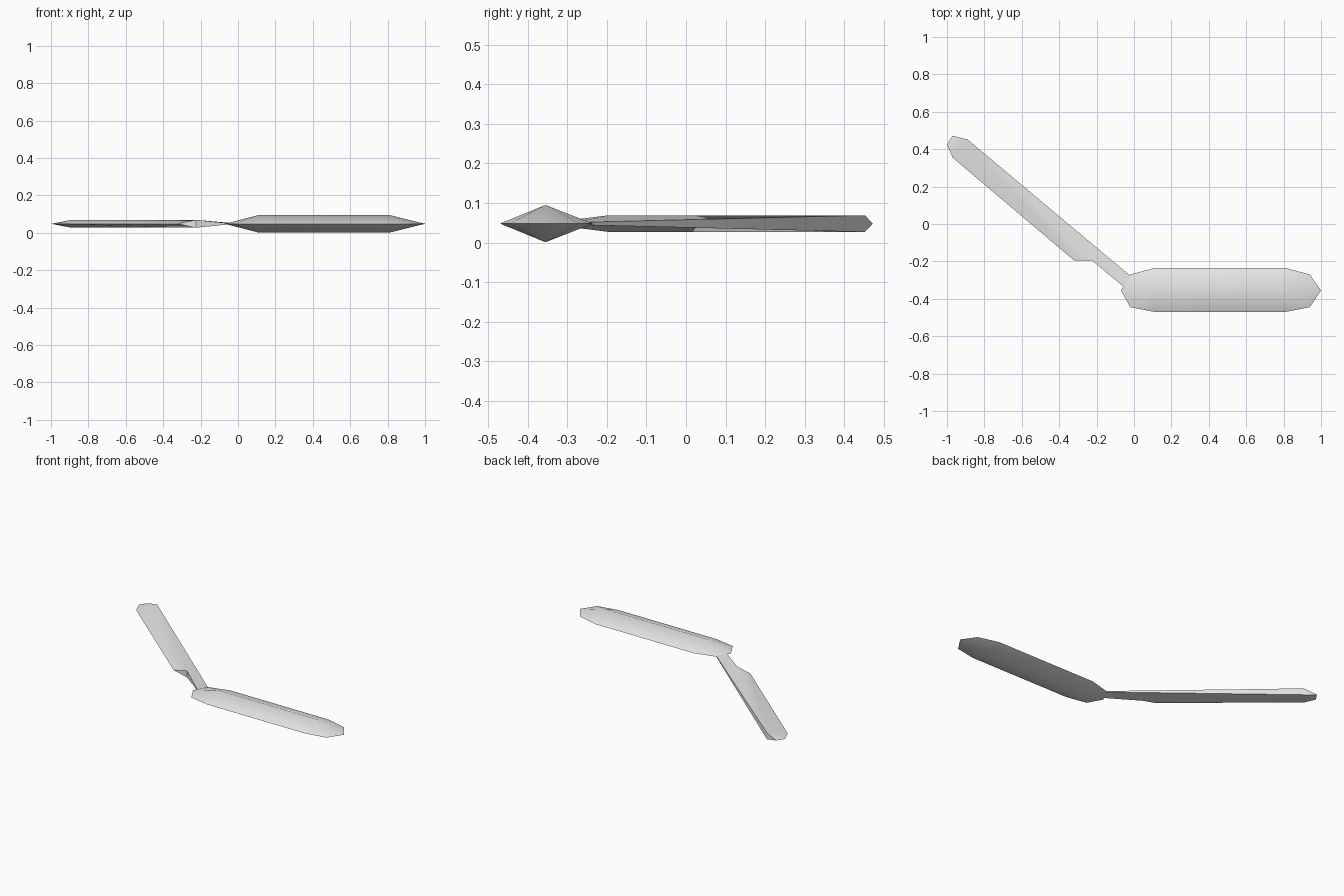
import bpy, bmesh, math
from mathutils import Vector

MID = 0.048  # height of the symmetry plane

old = bpy.data.objects.get("Cube")
if old:
    bpy.data.objects.remove(old, do_unlink=True)

grey = bpy.data.materials.new("light_grey")
grey.use_nodes = True
grey.diffuse_color = (0.8, 0.8, 0.8, 1)
grey.node_tree.nodes["Principled BSDF"].inputs["Base Color"].default_value = (0.8, 0.8, 0.8, 1)


def mirrored_shell(name, points, top_faces, wall_loop):
    """Build the upper side, mirror it below the mid plane, and wall the thick rim."""
    bm = bmesh.new()
    top, low = {}, {}
    for key, (x, y, h) in points.items():
        top[key] = bm.verts.new((x, y, MID + h))
        low[key] = bm.verts.new((x, y, MID - h)) if h else top[key]
    for face in top_faces:
        bm.faces.new([top[k] for k in face])
        bm.faces.new([low[k] for k in reversed(face)])
    for a, b in zip(wall_loop, wall_loop[1:]):
        ring = dict.fromkeys([top[a], low[a], low[b], top[b]])
        bm.faces.new(list(ring))
    bmesh.ops.recalc_face_normals(bm, faces=bm.faces)
    mesh = bpy.data.meshes.new(name)
    bm.to_mesh(mesh)
    bm.free()
    mesh.materials.append(grey)
    obj = bpy.data.objects.new(name, mesh)
    bpy.context.collection.objects.link(obj)
    bpy.ops.object.select_all(action='DESELECT')
    obj.select_set(True)
    bpy.context.view_layer.objects.active = obj
    bpy.ops.object.shade_smooth_by_angle(angle=math.radians(30))
    return obj


# Handle: long diamond section with faceted ends
outline = [(-0.07, -0.355), (-0.02, -0.445), (0.11, -0.47), (0.81, -0.47), (0.94, -0.445),
           (1.0, -0.355), (0.94, -0.27), (0.81, -0.235), (0.11, -0.235), (-0.02, -0.27)]
handle_points = {i: (x, y, 0) for i, (x, y) in enumerate(outline)}
handle_points["left"] = (0.11, -0.355, 0.047)
handle_points["right"] = (0.81, -0.355, 0.047)
handle_faces = []
for i in range(len(outline)):
    j = (i + 1) % len(outline)
    ends = ["right" if 3 <= k <= 7 else "left" for k in (j, i)]
    handle_faces.append([i, j] + list(dict.fromkeys(ends)))
mirrored_shell("handle", handle_points, handle_faces, [])

# Blade: sharp edge, thick spine, heel step and thin tang
blade_points = {
    "heel": (-0.32, -0.195, 0), "edge_end": (-0.97, 0.355, 0),
    "tip": (-1.0, 0.425, 0), "tip_back": (-0.97, 0.472, 0),
    "spine_end": (-0.89, 0.452, 0.021), "shoulder": (-0.225, -0.195, 0.021),
    "tang_front": (-0.05, -0.34, 0.003), "tang_back": (-0.02, -0.277, 0.003),
}
blade_faces = [
    ["heel", "shoulder", "spine_end", "edge_end"],
    ["edge_end", "spine_end", "tip"],
    ["tip", "spine_end", "tip_back"],
    ["shoulder", "tang_front", "tang_back", "spine_end"],
]
mirrored_shell("blade", blade_points, blade_faces,
               ["heel", "shoulder", "tang_front", "tang_back", "spine_end", "tip_back"])
